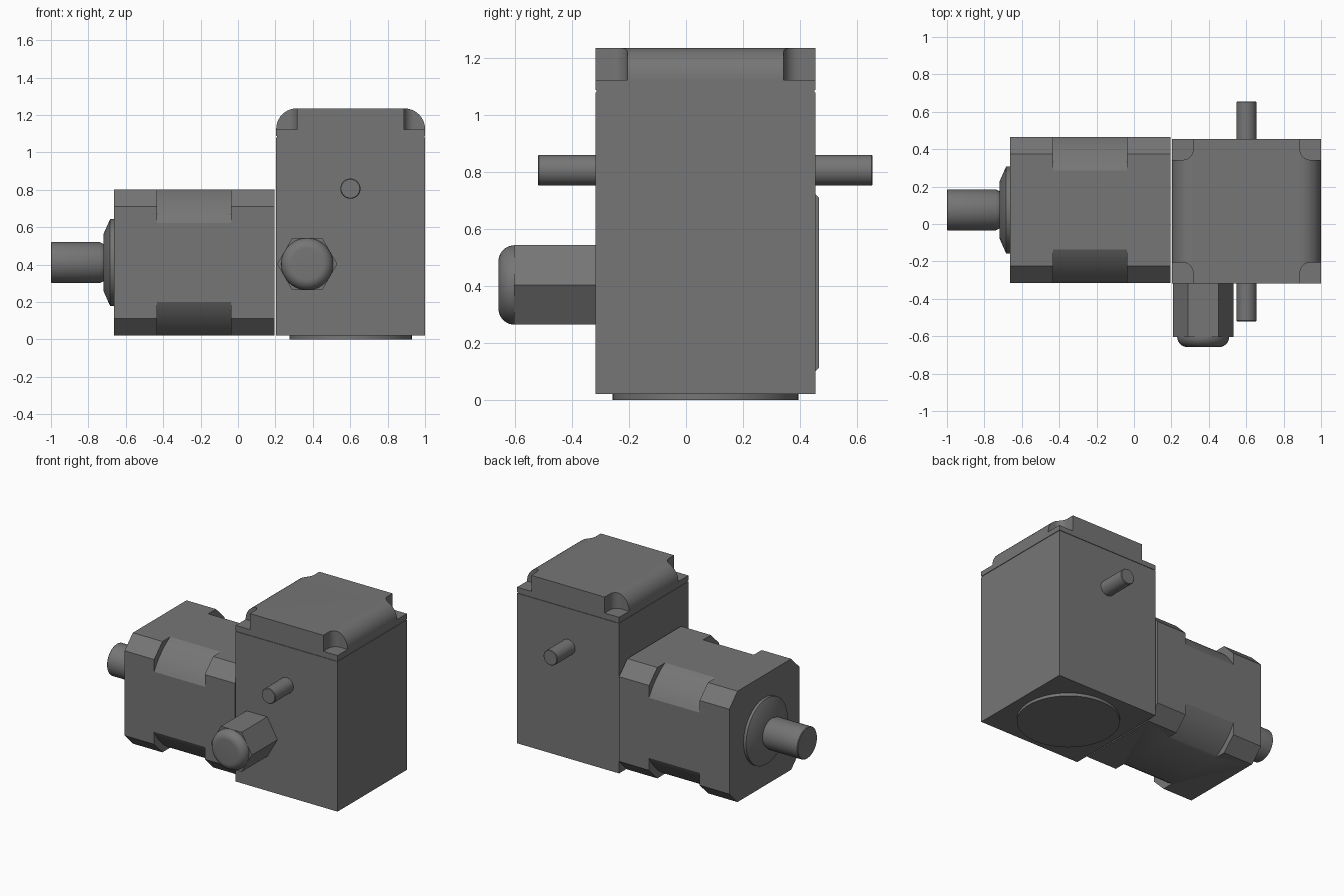
import bpy, bmesh
from math import cos, sin, pi, radians

if "Cube" in bpy.data.objects:
    bpy.data.objects.remove(bpy.data.objects["Cube"])

# Dark grey paint for every part
paint = bpy.data.materials.new("dark_grey")
paint.diffuse_color = (0.18, 0.18, 0.18, 1)
paint.use_nodes = True
paint.node_tree.nodes["Principled BSDF"].inputs["Base Color"].default_value = paint.diffuse_color


def place(axis, u, v, w):
    """Section coordinates u, v at distance w along the axis."""
    return {'x': (w, u, v), 'y': (u, w, v), 'z': (u, v, w)}[axis]


def finish(name, bm):
    bmesh.ops.remove_doubles(bm, verts=bm.verts, dist=1e-5)
    bmesh.ops.recalc_face_normals(bm, faces=bm.faces)
    mesh = bpy.data.meshes.new(name)
    bm.to_mesh(mesh)
    bm.free()
    mesh.materials.append(paint)
    ob = bpy.data.objects.new(name, mesh)
    bpy.context.collection.objects.link(ob)
    return smooth(ob)


def smooth(ob):
    bpy.ops.object.select_all(action='DESELECT')
    ob.select_set(True)
    bpy.context.view_layer.objects.active = ob
    bpy.ops.object.shade_smooth_by_angle(angle=radians(30))
    return ob


def prism(name, pts, axis, a, b):
    bm = bmesh.new()
    lo, hi = ([bm.verts.new(place(axis, u, v, w)) for u, v in pts] for w in (a, b))
    bm.faces.new(lo)
    bm.faces.new(hi)
    for i in range(len(pts)):
        j = (i + 1) % len(pts)
        bm.faces.new((lo[i], lo[j], hi[j], hi[i]))
    return finish(name, bm)


def lathe(name, profile, axis, centre, closed=False, seg=64):
    """Revolve (distance, radius) points; open profiles get flat end caps."""
    bm = bmesh.new()
    rings = [[bm.verts.new(place(axis, centre[0] + r * cos(2 * pi * k / seg),
                                 centre[1] + r * sin(2 * pi * k / seg), t))
              for k in range(seg)] for t, r in profile]
    pairs = list(zip(rings, rings[1:]))
    if closed:
        pairs.append((rings[-1], rings[0]))
    else:
        bm.faces.new(rings[0])
        bm.faces.new(rings[-1])
    for p, q in pairs:
        for k in range(seg):
            j = (k + 1) % seg
            bm.faces.new((p[k], p[j], q[j], q[k]))
    return finish(name, bm)


def rect(u0, u1, v0, v1):
    return [(u0, v0), (u1, v0), (u1, v1), (u0, v1)]


def arc(cu, cv, r, a0, a1, n=10):
    return [(cu + r * cos(radians(a0 + (a1 - a0) * i / n)),
             cv + r * sin(radians(a0 + (a1 - a0) * i / n))) for i in range(n + 1)]


def cut(ob, cutter):
    m = ob.modifiers.new("cut", 'BOOLEAN')
    m.operation, m.solver, m.object = 'DIFFERENCE', 'EXACT', cutter
    smooth(ob)
    bpy.ops.object.modifier_apply(modifier=m.name)
    bpy.data.objects.remove(cutter)
    smooth(ob)


X0, X1, Y0, Y1 = 0.204, 1.0, -0.318, 0.455
MX, MY = (X0 + X1) / 2, (Y0 + Y1) / 2

# Gearbox housing, gasket and bottom boss
prism("housing", rect(X0, X1, Y0, Y1), 'z', 0.021, 1.079)
prism("lid_gasket", rect(X0 + .004, X1 - .004, Y0 + .004, Y1 - .004), 'z', 1.079, 1.087)
lathe("bottom_boss", [(0, 0.327), (0.021, 0.327)], 'z', (MX, MY), seg=96)

# Lid with rounded long edges and four screw pockets
R = 0.11
lid = prism("lid", [(X0, 1.087), (X1, 1.087)] + arc(X1 - R, 1.235 - R, R, 0, 90)
            + arc(X0 + R, 1.235 - R, R, 90, 180), 'y', Y0, Y1)
for sx in (-1, 1):
    for sy in (-1, 1):
        hx, hy = (X1 - X0) / 2, (Y1 - Y0) / 2
        ix, iy, r = hx - 0.112, hy - 0.112, 0.055
        pts = [(hx + .1, iy), (hx + .1, hy + .1), (ix, hy + .1)] \
            + arc(ix + r, iy + r, r, 180, 270)
        cut(lid, prism("pocket_cutter", [(MX + sx * u, MY + sy * v) for u, v in pts],
                       'z', 1.122, 1.4))

# Cross pin through the housing
lathe("cross_pin", [(-0.52, 0.050), (-0.516, 0.054), (0.651, 0.054), (0.655, 0.050)],
      'y', (0.601, 0.806), seg=48)

# Cable gland: hexagonal nut and rounded cap
gc = (0.37, 0.403)
lathe("gland_nut", [(-0.603, 0.161), (Y0, 0.161)], 'y', gc, seg=6)
lathe("gland_cap", [(-0.603, 0.139)] + [(-t, r) for r, t in arc(0.084, 0.603, 0.055, 0, 90)],
      'y', gc)

# Motor body: chamfered square with a round-cornered waist
mc, h, c = (0.075, 0.411), 0.391, 0.092
k = h - c
octagon = [(h, -k), (h, k), (k, h), (-k, h), (-h, k), (-h, -k), (-k, -h), (k, -h)]
motor = prism("motor_body", [(mc[0] + u, mc[1] + v) for u, v in octagon], 'x', -0.664, 0.196)
cut(motor, lathe("waist_cutter", [(-0.433, 0.445), (-0.433, 0.7), (-0.038, 0.7),
                                  (-0.038, 0.445)], 'x', mc, closed=True, seg=128))

# Flange cone and output shaft
lathe("shaft_flange", [(-0.664, 0.232), (-0.684, 0.232), (-0.72, 0.15)], 'x', mc)
lathe("output_shaft", [(-0.72, 0.1), (-0.74, 0.11), (-0.996, 0.11), (-1.0, 0.106)], 'x', mc)
